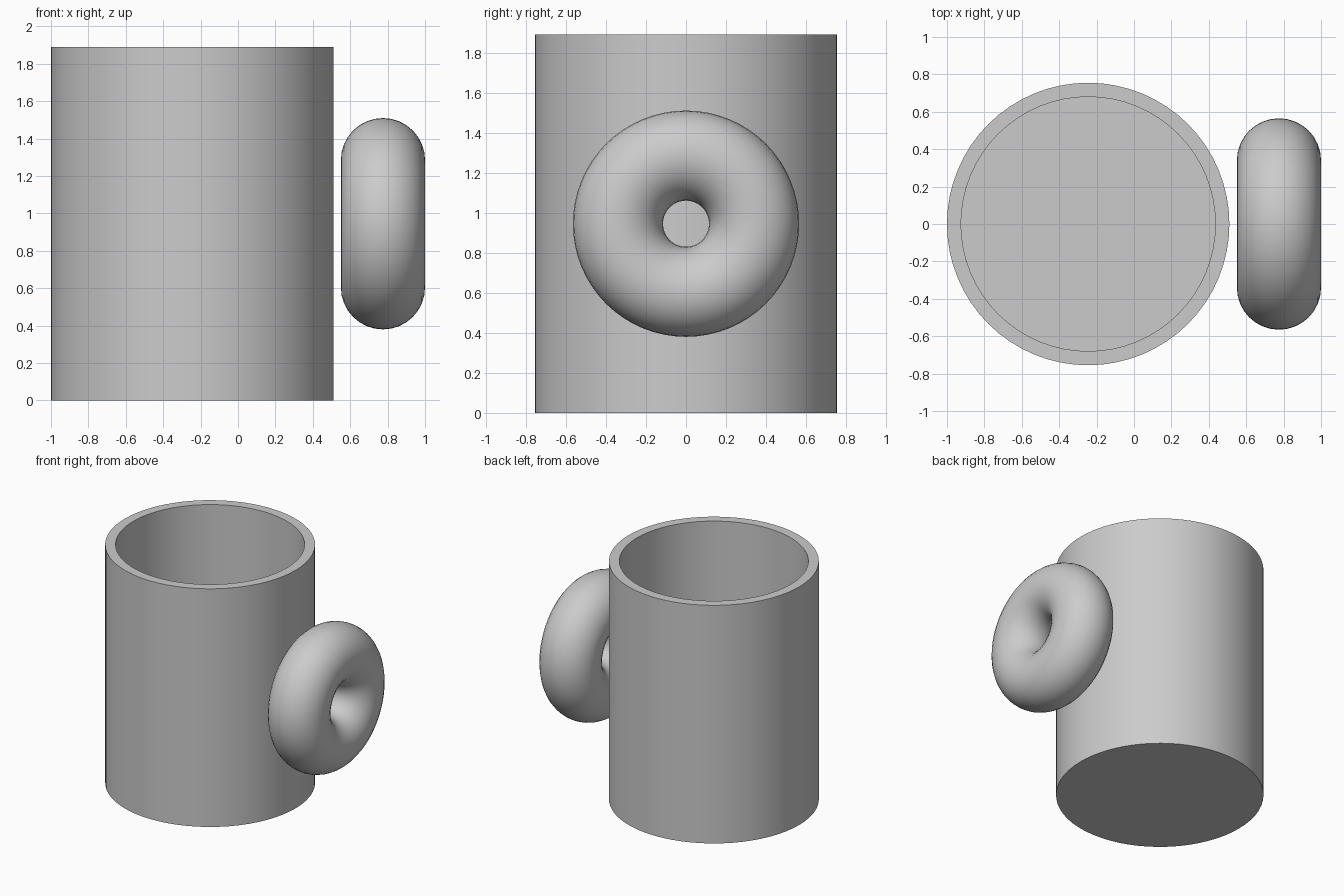
import bpy, bmesh, math

cube = bpy.data.objects.get("Cube")
if cube:
    bpy.data.objects.remove(cube, do_unlink=True)

# Single clay colour
GREY = (0.6, 0.6, 0.6, 1)
mat = bpy.data.materials.new("plain grey")
mat.use_nodes = True
mat.diffuse_color = GREY
mat.node_tree.nodes["Principled BSDF"].inputs["Base Color"].default_value = GREY

HEIGHT, RADIUS, WALL = 1.89, 0.755, 0.075


def finish(name):
    obj = bpy.context.object
    obj.name = obj.data.name = name
    obj.data.materials.append(mat)
    return obj


# Cup body: solid cylinder with its top inset and pushed down to the floor
bpy.ops.mesh.primitive_cylinder_add(vertices=64, radius=RADIUS, depth=HEIGHT,
                                    location=(-0.245, 0, HEIGHT / 2))
cup = finish("cup_body")
bm = bmesh.new()
bm.from_mesh(cup.data)
top = max(bm.faces, key=lambda f: f.calc_center_median().z)
bmesh.ops.inset_region(bm, faces=[top], thickness=WALL, use_even_offset=True)
floor = bmesh.ops.extrude_discrete_faces(bm, faces=[top])["faces"]
bmesh.ops.translate(bm, verts=floor[0].verts, vec=(0, 0, WALL - HEIGHT))
bm.to_mesh(cup.data)
bm.free()
bpy.ops.object.shade_smooth_by_angle(angle=math.radians(30))

# Ring handle standing beside the cup
bpy.ops.mesh.primitive_torus_add(major_radius=0.34, minor_radius=0.225,
                                 major_segments=64, minor_segments=32,
                                 location=(0.775, 0, HEIGHT / 2),
                                 rotation=(0, math.pi / 2, 0))
finish("ring_handle")
bpy.ops.object.shade_smooth()
